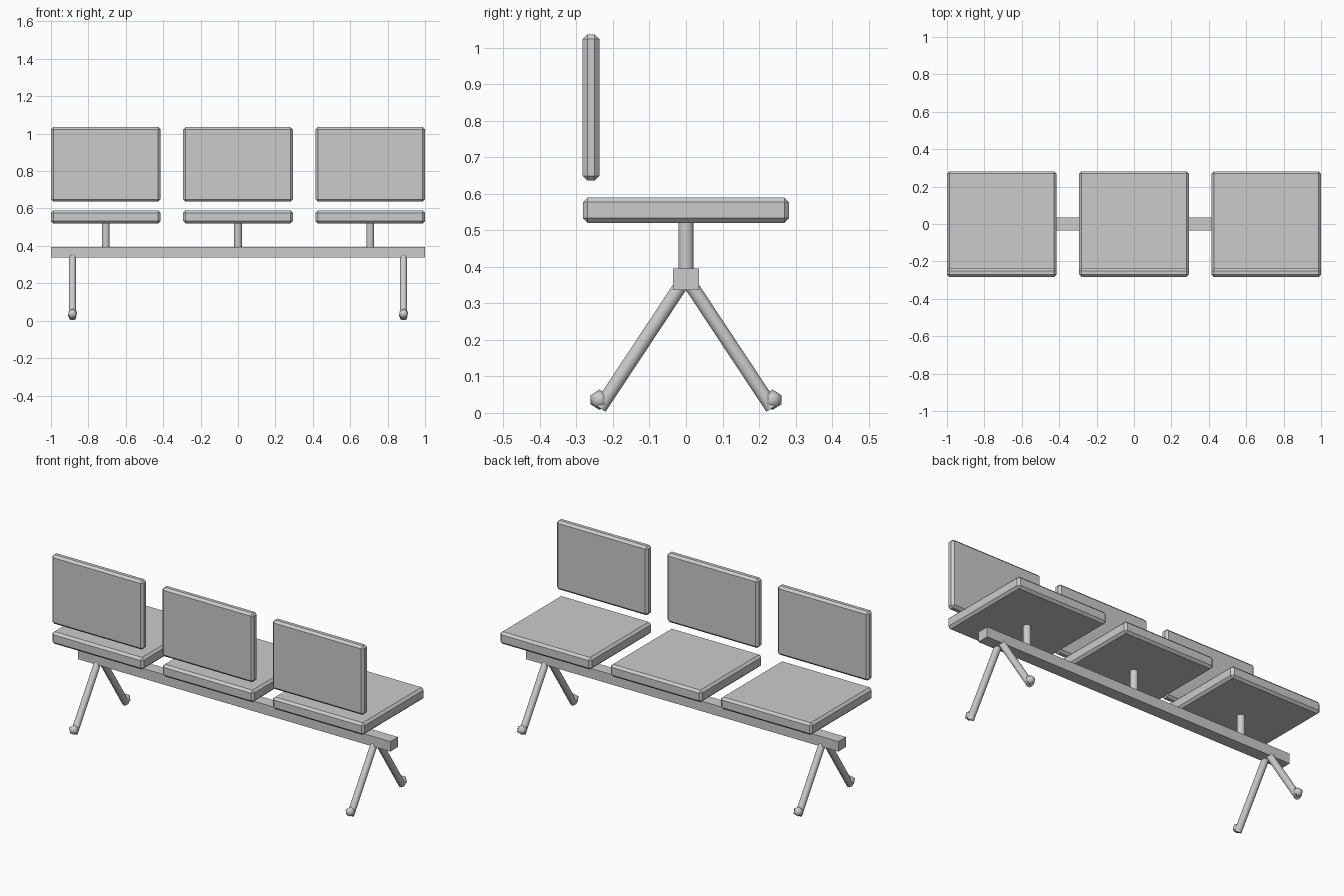
import bpy
from mathutils import Vector

default = bpy.data.objects.get("Cube")
if default:
    bpy.data.objects.remove(default, do_unlink=True)

GREY = (0.6, 0.6, 0.6, 1)
grey = bpy.data.materials.new("light grey")
grey.use_nodes = True
grey.diffuse_color = GREY
grey.node_tree.nodes["Principled BSDF"].inputs["Base Color"].default_value = GREY


def finish(name):
    obj = bpy.context.object
    obj.name = name
    obj.data.materials.append(grey)
    return obj


def box(name, center, size, chamfer=0):
    bpy.ops.mesh.primitive_cube_add(size=1, location=center)
    obj = finish(name)
    obj.scale = size
    bpy.ops.object.transform_apply(location=False, rotation=False, scale=True)
    if chamfer:
        bevel = obj.modifiers.new("chamfer", "BEVEL")
        bevel.width = chamfer
        bevel.segments = 1
    return obj


def tube(name, start, end, radius):
    a, b = Vector(start), Vector(end)
    bpy.ops.mesh.primitive_cylinder_add(
        vertices=24, radius=radius, depth=(b - a).length, location=(a + b) / 2,
        rotation=(b - a).to_track_quat("Z", "Y").to_euler())
    bpy.ops.object.shade_smooth_by_angle()
    return finish(name)


# Beam carrying all seats
box("beam", (0, 0, 0.366), (2, 0.07, 0.058))

# Three seats, each with a backrest and a post
for x, side in ((-0.707, "right"), (0, "middle"), (0.707, "left")):
    box(side + "_seat", (x, 0, 0.555), (0.586, 0.564, 0.07), 0.013)
    box(side + "_backrest", (x, -0.26, 0.836), (0.586, 0.046, 0.4), 0.013)
    tube(side + "_post", (x, 0, 0.38), (x, 0, 0.53), 0.021)

# Splayed legs with small faceted feet
for sx, side in ((-1, "right"), (1, "left")):
    for sy, end in ((-1, "front"), (1, "back")):
        x = sx * 0.885
        tube(f"{side}_{end}_leg", (x, sy * 0.016, 0.346), (x, sy * 0.236, 0.0135), 0.019)
        bpy.ops.mesh.primitive_ico_sphere_add(
            subdivisions=1, radius=0.028, location=(x, sy * 0.237, 0.036))
        bpy.ops.object.shade_smooth()
        finish(f"{side}_{end}_foot")
